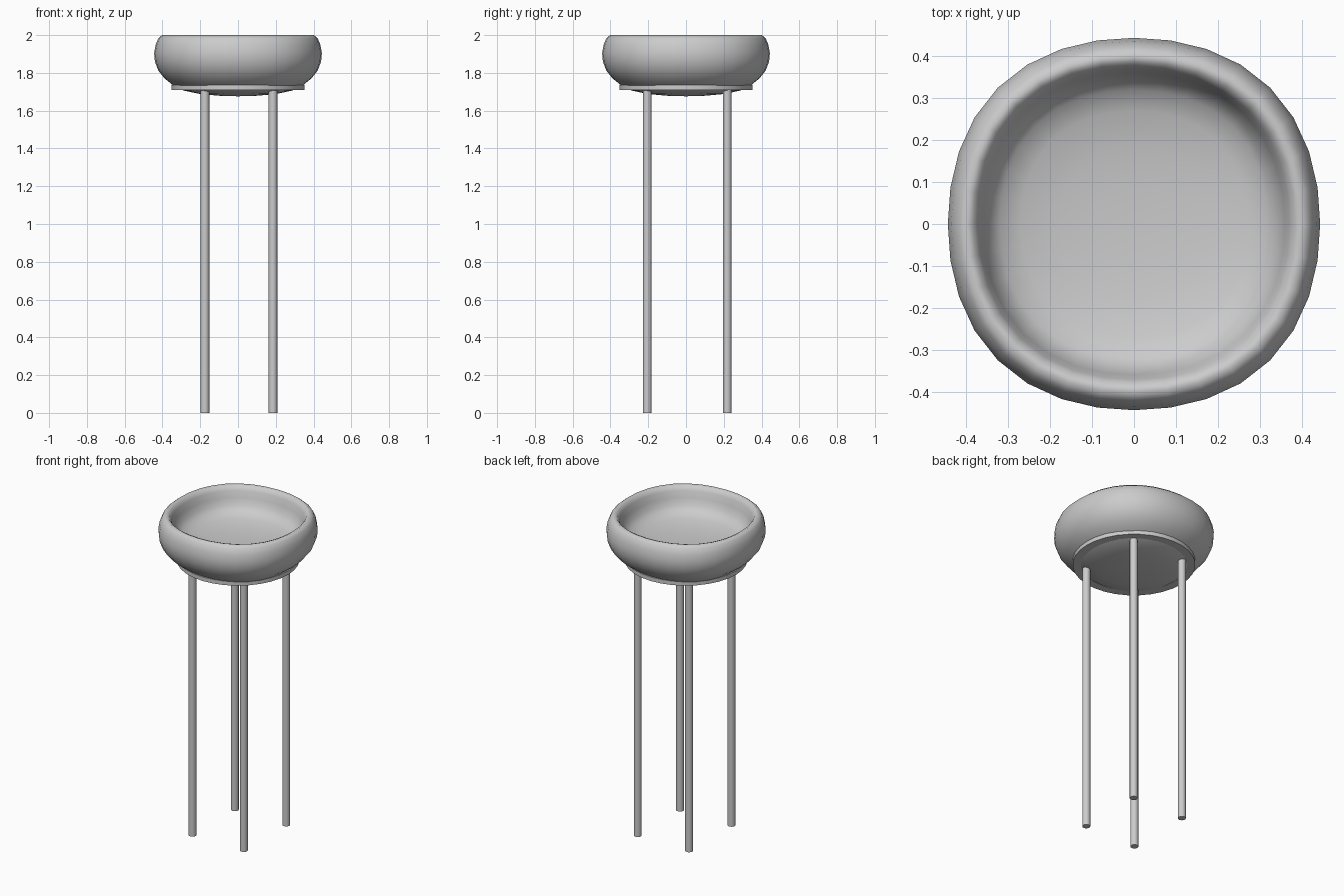
import bpy, bmesh, math
from mathutils import Vector, Matrix

if "Cube" in bpy.data.objects:
    bpy.data.objects.remove(bpy.data.objects["Cube"])


def lathe(name, profile, segments, closed=False, angle=40, squareness=0.0):
    """Spin an (r, z) profile around z; squareness pushes the diagonals outward."""
    bm = bmesh.new()
    verts = [bm.verts.new((r, 0, z)) for r, z in profile]
    edges = [bm.edges.new(p) for p in zip(verts, verts[1:])]
    if closed:
        edges.append(bm.edges.new((verts[-1], verts[0])))
    bmesh.ops.spin(bm, geom=verts + edges, cent=(0, 0, 0), axis=(0, 0, 1),
                   angle=2 * math.pi, steps=segments, use_duplicate=False)
    bmesh.ops.remove_doubles(bm, verts=bm.verts, dist=0.0005)
    for v in bm.verts:
        theta = math.atan2(v.co.y, v.co.x)
        k = 1 + squareness * (1 - math.cos(4 * theta)) / 2
        v.co.x *= k
        v.co.y *= k
    bmesh.ops.recalc_face_normals(bm, faces=bm.faces)
    return finish(name, bm, angle)


def finish(name, bm, angle):
    mesh = bpy.data.meshes.new(name)
    bm.to_mesh(mesh)
    bm.free()
    obj = bpy.data.objects.new(name, mesh)
    bpy.context.collection.objects.link(obj)
    bpy.ops.object.select_all(action='DESELECT')
    obj.select_set(True)
    bpy.context.view_layer.objects.active = obj
    bpy.ops.object.shade_smooth_by_angle(angle=math.radians(angle))
    return obj


# Thick-walled bowl: underside, bulging outer wall, rolled rim, shallow floor
bowl_profile = [
    (0, 1.676), (0.10, 1.679), (0.20, 1.688), (0.29, 1.707), (0.345, 1.735),
    (0.39, 1.772), (0.422, 1.812), (0.44, 1.86), (0.444, 1.905),
    (0.436, 1.95), (0.422, 1.983), (0.402, 2.0), (0.384, 1.993),
    (0.371, 1.97), (0.36, 1.93), (0.345, 1.89), (0.32, 1.862),
    (0.27, 1.843), (0.18, 1.828), (0.09, 1.821), (0, 1.82)]
lathe("bowl", bowl_profile, 32, angle=80, squareness=0.035)

# Flat support ring under the bowl
lathe("support_ring", [(0.30, 1.71), (0.352, 1.71), (0.352, 1.735), (0.30, 1.735)],
      32, closed=True)

# Four slim round legs
leg_height = 1.712
for side, x in (("left", -0.175), ("right", 0.185)):
    for end, y in (("front", -0.205), ("back", 0.218)):
        bm = bmesh.new()
        bmesh.ops.create_cone(bm, cap_ends=True, segments=16, radius1=0.023,
                              radius2=0.023, depth=leg_height,
                              matrix=Matrix.Translation(Vector((x, y, leg_height / 2))))
        finish(f"{end}_{side}_leg", bm, 40)
